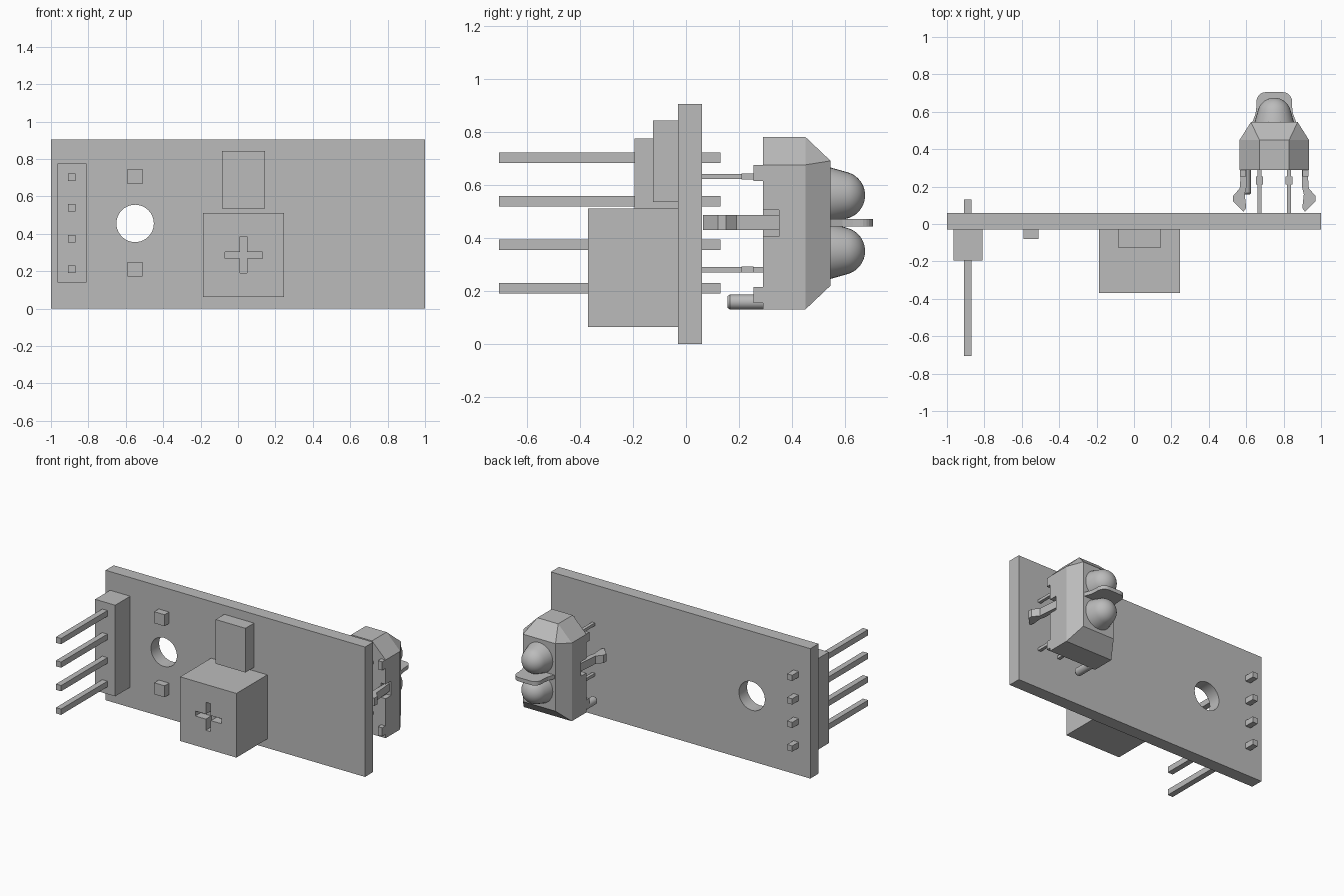
import bpy, bmesh, math
from mathutils import Matrix

if "Cube" in bpy.data.objects:
    bpy.data.objects.remove(bpy.data.objects["Cube"])

grey = bpy.data.materials.new("grey")
grey.diffuse_color = (0.5, 0.5, 0.5, 1)
grey.use_nodes = True
grey.node_tree.nodes["Principled BSDF"].inputs["Base Color"].default_value = grey.diffuse_color


def finish(name, bm):
    bmesh.ops.recalc_face_normals(bm, faces=bm.faces)
    me = bpy.data.meshes.new(name)
    bm.to_mesh(me)
    bm.free()
    ob = bpy.data.objects.new(name, me)
    bpy.context.collection.objects.link(ob)
    me.materials.append(grey)
    return ob


def box(name, x, y, z):
    bm = bmesh.new()
    size = [b - a for a, b in (x, y, z)]
    mid = [(a + b) / 2 for a, b in (x, y, z)]
    bmesh.ops.create_cube(bm, size=1, matrix=Matrix.Translation(mid) @ Matrix.Diagonal((*size, 1)))
    return finish(name, bm)


def loft(name, rings):
    """Skin between rings of equal point count, with both ends capped."""
    bm = bmesh.new()
    rows = [[bm.verts.new(p) for p in ring] for ring in rings]
    n = len(rows[0])
    for a, b in zip(rows, rows[1:]):
        for i in range(n):
            j = (i + 1) % n
            bm.faces.new((a[i], a[j], b[j], b[i]))
    bm.faces.new(rows[0])
    bm.faces.new(rows[-1])
    bmesh.ops.remove_doubles(bm, verts=bm.verts, dist=1e-5)
    return finish(name, bm)


def plate(name, outline, z0, z1):
    return loft(name, [[(x, y, z) for x, y in outline] for z in (z0, z1)])


def turned(name, x, z, profile, n=32):
    """Round part along y from (radius, y) pairs."""
    ring = [(math.cos(2 * math.pi * i / n), math.sin(2 * math.pi * i / n)) for i in range(n)]
    ob = loft(name, [[(x + r * c, y, z + r * s) for c, s in ring] for r, y in profile])
    ob.data.polygons.foreach_set("use_smooth", [len(p.vertices) < 5 for p in ob.data.polygons])
    bpy.context.view_layer.objects.active = ob
    ob.select_set(True)
    bpy.ops.object.shade_smooth_by_angle(angle=math.radians(35))
    ob.select_set(False)
    return ob


def cut(ob, cutter):
    mod = ob.modifiers.new("cut", 'BOOLEAN')
    mod.operation, mod.solver, mod.object = 'DIFFERENCE', 'EXACT', cutter
    bpy.context.view_layer.objects.active = ob
    bpy.ops.object.modifier_apply(modifier=mod.name)
    bpy.data.objects.remove(cutter)


# Circuit board with mounting hole
board = box("board", (-1, 1), (-0.03, 0.06), (0, 0.905))
cut(board, turned("hole_cutter", -0.55, 0.455, [(0.1, -0.2), (0.1, 0.2)], 40))

# Pin header
box("header_block", (-0.965, -0.81), (-0.195, -0.03), (0.14, 0.775))
for z in (0.21, 0.374, 0.538, 0.702):
    box("header_pin", (-0.91, -0.87), (-0.705, 0.13), (z - 0.02, z + 0.02))

# Small surface parts and chip
for z in (0.21, 0.705):
    box("small_component", (-0.59, -0.51), (-0.08, -0.03), (z - 0.04, z + 0.04))
box("chip", (-0.085, 0.145), (-0.125, -0.03), (0.535, 0.843))

# Trimmer with cross-shaped slot
trimmer = box("trimmer", (-0.187, 0.247), (-0.37, -0.03), (0.063, 0.51))
cut(trimmer, box("slot_cutter", (-0.07, 0.13), (-0.5, -0.31), (0.268, 0.303)))
cut(trimmer, box("slot_cutter", (0.011, 0.049), (-0.5, -0.31), (0.19, 0.385)))

# Sensor housing: cropped upper corners, tapered rear
outline = [(0.565, 0.13), (0.935, 0.13), (0.935, 0.675), (0.83, 0.78), (0.67, 0.78), (0.565, 0.675)]
rear = [(0.625, 0.22), (0.875, 0.22), (0.875, 0.69), (0.875, 0.69), (0.625, 0.69), (0.625, 0.69)]
housing = loft("sensor_housing", [
    [(x, 0.29, z) for x, z in outline],
    [(x, 0.45, z) for x, z in outline],
    [(x, 0.545, z) for x, z in rear]])

clip_outline = [(0.578, 0.35), (0.565, 0.19), (0.53, 0.15), (0.53, 0.12), (0.585, 0.065),
                (0.6, 0.085), (0.592, 0.16), (0.602, 0.2), (0.602, 0.35)]
for side in (-1, 1):
    def mx(x):
        return 0.75 + side * (0.75 - x)

    def span(a, b):
        return tuple(sorted((mx(a), mx(b))))
    # Clip recess, clip, and stand-off feet
    cut(housing, box("notch_cutter", span(0.5, 0.6), (0.2, 0.35), (0.405, 0.505)))
    plate("clip", [(mx(x), y) for x, y in clip_outline], 0.43, 0.485)
    for z0, z1 in ((0.155, 0.215), (0.615, 0.675)):
        box("foot", span(0.567, 0.6), (0.255, 0.295), (z0, z1))
    # Leads, thicker near the housing
    for z in (0.28, 0.631):
        box("lead", span(0.66, 0.682), (0.05, 0.3), (z - 0.01, z + 0.01))
        box("lead_shoulder", span(0.653, 0.689), (0.21, 0.255), (z - 0.011, z + 0.011))

# Locating peg
turned("peg", 0.597, 0.158, [(0.022, 0.157), (0.028, 0.165), (0.028, 0.3)], 24)

# Two lens domes
dome = [(0.107, 0.53), (0.105, 0.545)]
dome += [(0.09 * math.cos(a), 0.585 + 0.09 * math.sin(a))
         for a in [math.radians(15 + 75 * i / 10 * 0.99) for i in range(11)]]
for z in (0.56, 0.35):
    turned("lens", 0.75, z, dome)

# Rounded divider between the domes
half = [(0.125, 0.53), (0.115, 0.55), (0.1, 0.59), (0.095, 0.63)]
half += [(0.045 + 0.05 * math.cos(a), 0.655 + 0.05 * math.sin(a))
         for a in [math.radians(90 * i / 6) for i in range(7)]]
plate("divider", [(0.75 + x, y) for x, y in half] + [(0.75 - x, y) for x, y in reversed(half)], 0.443, 0.47)
